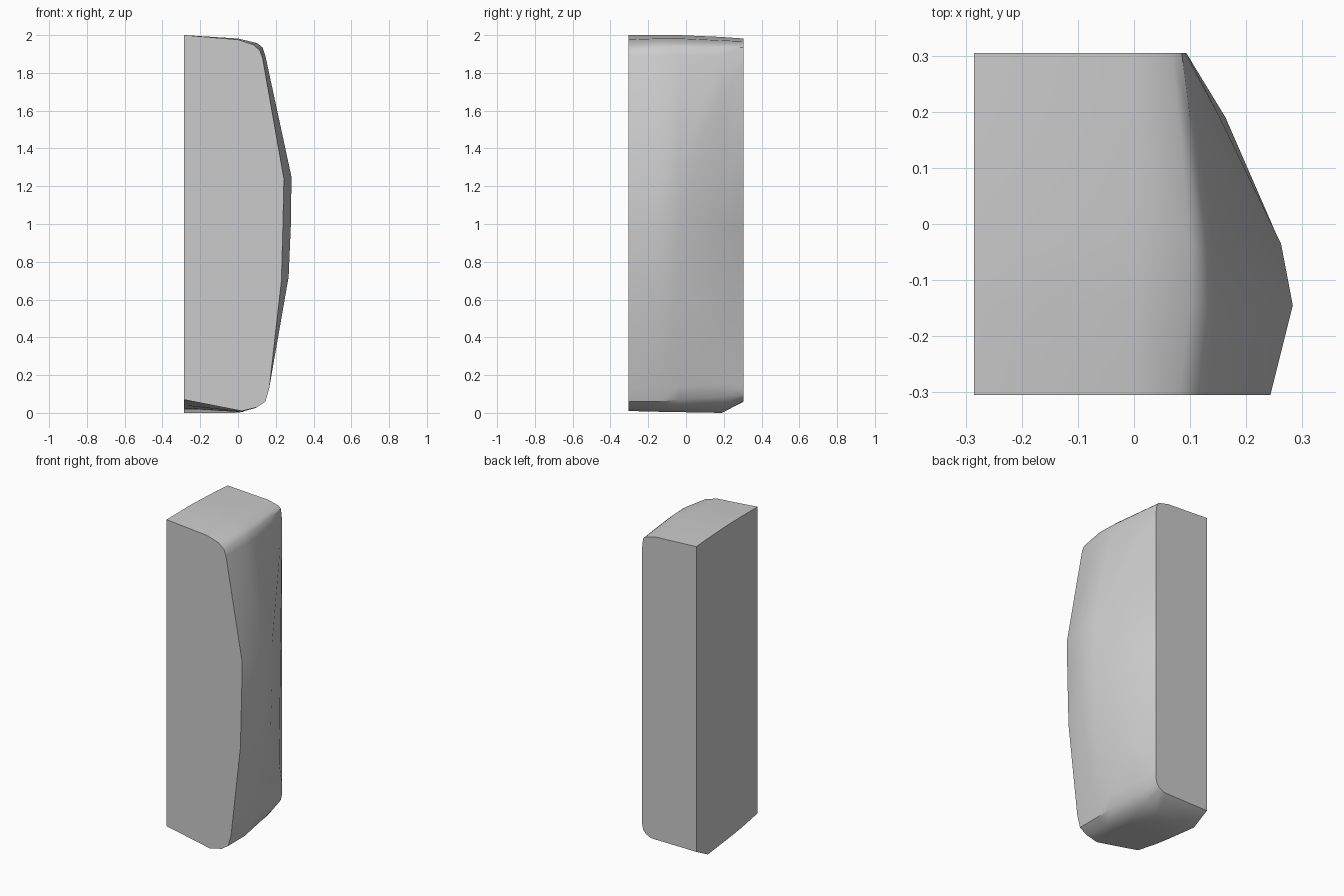
import bpy, bmesh, math

cube = bpy.data.objects.get("Cube")
if cube:
    bpy.data.objects.remove(cube, do_unlink=True)

LEFT_X = -0.285  # the flat cut face

# Cross-sections from front to back: depth, then (x, z) points from bottom to top
sections = [
    (-0.305, [(LEFT_X, .07), (.02, .01), (.1, .03), (.145, .06), (.165, .13), (.23, .7),
              (.238, 1.0), (.243, 1.24), (.13, 1.88), (.115, 1.92), (.08, 1.95), (0, 1.976), (LEFT_X, 2)]),
    (-0.145, [(LEFT_X, .04), (.02, .006), (.09, .025), (.145, .06), (.165, .13), (.268, .72),
              (.28, 1.0), (.283, 1.25), (.145, 1.89), (.13, 1.935), (.1, 1.958), (0, 1.982), (LEFT_X, 2)]),
    (-0.035, [(LEFT_X, .025), (.02, .004), (.09, .03), (.135, .07), (.155, .14), (.252, .73),
              (.261, 1.0), (.262, 1.26), (.14, 1.89), (.125, 1.935), (.1, 1.957), (0, 1.982), (LEFT_X, 2)]),
    (0.19, [(LEFT_X, 0), (-.02, 0), (.07, .04), (.105, .085), (.118, .15), (.155, .39),
            (.163, 1.0), (.153, 1.66), (.108, 1.89), (.1, 1.935), (.08, 1.952), (0, 1.972), (LEFT_X, 1.99)]),
    (0.305, [(LEFT_X, .06), (.03, .062), (.065, .078), (.085, .1), (.093, .14), (.093, .2),
             (.093, 1.0), (.093, 1.86), (.09, 1.9), (.085, 1.935), (.068, 1.95), (0, 1.967), (LEFT_X, 1.982)]),
]

# Loft the block and cap both ends
bm = bmesh.new()
rings = [[bm.verts.new((x, y, z)) for x, z in pts] for y, pts in sections]
for a, b in zip(rings, rings[1:]):
    for i in range(len(a)):
        j = (i + 1) % len(a)
        bm.faces.new((a[i], a[j], b[j], b[i]))
bm.faces.new(rings[0])
bm.faces.new(rings[-1][::-1])
bmesh.ops.recalc_face_normals(bm, faces=bm.faces)
mesh = bpy.data.meshes.new("rounded_block")
bm.to_mesh(mesh)
bm.free()
block = bpy.data.objects.new("rounded_block", mesh)
bpy.context.collection.objects.link(block)

# Plain grey finish
grey = bpy.data.materials.new("light_grey")
grey.use_nodes = True
color = (0.6, 0.6, 0.6, 1)
grey.diffuse_color = color
grey.node_tree.nodes["Principled BSDF"].inputs["Base Color"].default_value = color
mesh.materials.append(grey)

# Smooth bulge with crisp flat ends
bpy.ops.object.select_all(action='DESELECT')
block.select_set(True)
bpy.context.view_layer.objects.active = block
bpy.ops.object.shade_smooth_by_angle(angle=math.radians(35))
